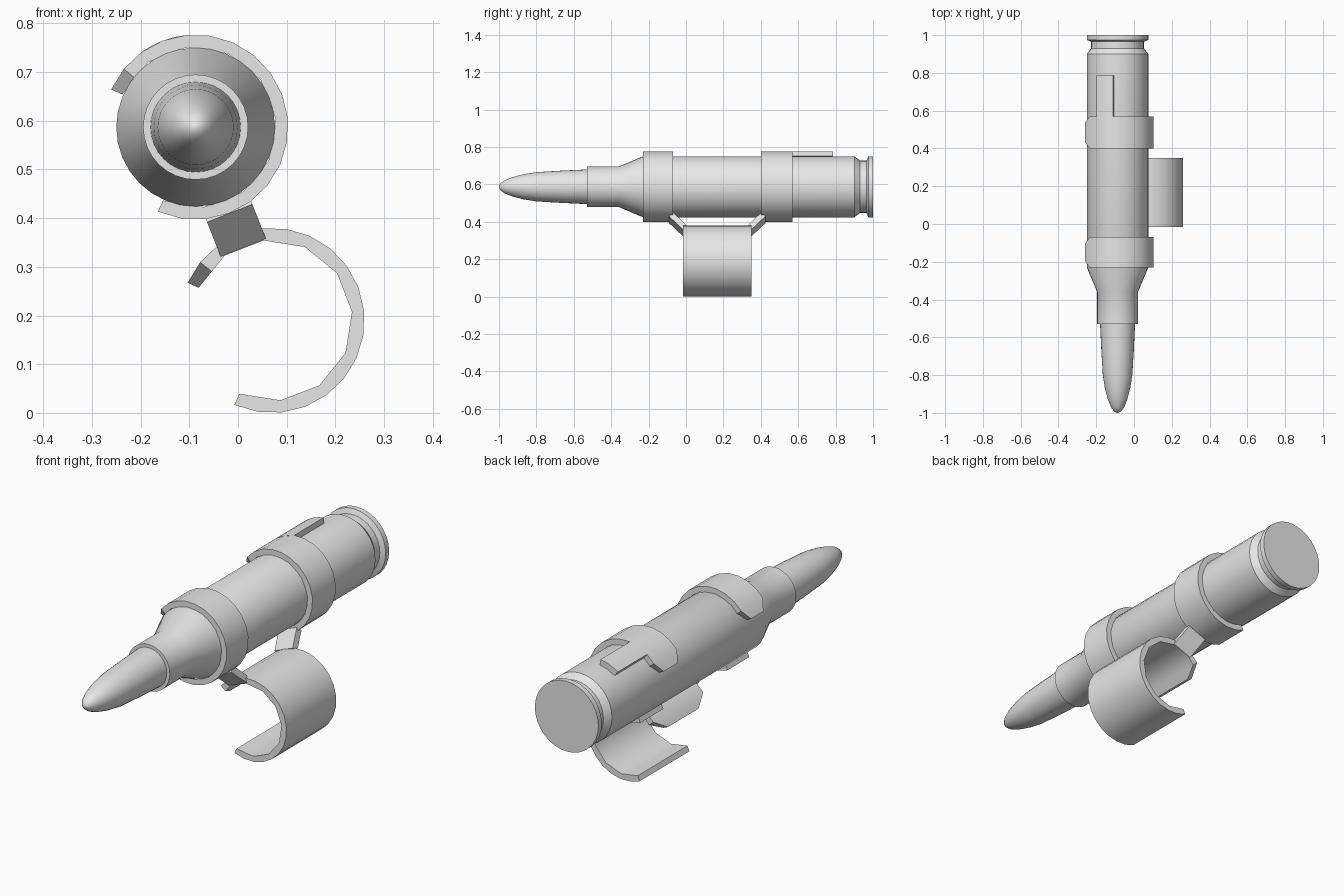
import bpy, bmesh, math
from mathutils import Vector

if "Cube" in bpy.data.objects:
    bpy.data.objects.remove(bpy.data.objects["Cube"])

grey = bpy.data.materials.new("plain grey")
grey.use_nodes = True
grey.diffuse_color = (0.8, 0.8, 0.8, 1)
grey.node_tree.nodes["Principled BSDF"].inputs["Base Color"].default_value = (0.8, 0.8, 0.8, 1)

UPPER = Vector((-0.087, 0, 0.587))   # axis of the round and its two holding bands
LOWER = Vector((0.07, 0, 0.19))      # axis of the big lower clip


def finish(bm, name, location):
    bmesh.ops.recalc_face_normals(bm, faces=bm.faces)
    mesh = bpy.data.meshes.new(name)
    bm.to_mesh(mesh)
    bm.free()
    obj = bpy.data.objects.new(name, mesh)
    bpy.context.collection.objects.link(obj)
    obj.location = location
    mesh.materials.append(grey)
    bpy.ops.object.select_all(action='DESELECT')
    obj.select_set(True)
    bpy.context.view_layer.objects.active = obj
    bpy.ops.object.shade_smooth_by_angle(angle=math.radians(34))
    return obj


def loft(bm, rows):
    """Bridge equal vertex loops and cap both ends."""
    loops = [[bm.verts.new(p) for p in row] for row in rows]
    count = len(loops[0])
    for a, b in zip(loops, loops[1:]):
        for i in range(count):
            j = (i + 1) % count
            bm.faces.new((a[i], a[j], b[j], b[i]))
    bm.faces.new(loops[0])
    bm.faces.new(loops[-1])


def lathe(name, profile, location, sides=32):
    """Turn a (y, radius) profile round the y axis."""
    turns = [math.tau * i / sides for i in range(sides)]
    bm = bmesh.new()
    loft(bm, [[(r * math.cos(t), y, r * math.sin(t)) for t in turns]
              for y, r in profile])
    return finish(bm, name, location)


def band(name, location, y0, y1, start=-114, end=156, steps=18, chamfer=0.0,
         outer=0.19, inner=0.165):
    """Open curved strip; the last step has its corners trimmed."""
    rows = []
    for i in range(steps + 1):
        t = math.radians(start + (end - start) * i / steps)
        cut = chamfer if i == steps else 0
        # coarse inner wall: odd rows lie on the chords
        r = inner * (math.cos(math.radians(15)) if i % 2 else 1)
        rows.append([(q * math.cos(t), y, q * math.sin(t)) for q, y in
                     ((outer, y0 + cut), (outer, y1 - cut),
                      (r, y1 - cut), (r, y0 + cut))])
    bm = bmesh.new()
    loft(bm, rows)
    return finish(bm, name, location)


# Case with shoulder, neck, groove and rim
lathe("case", [(-0.53, 0.098), (-0.53, 0.108), (-0.36, 0.108), (-0.23, 0.163),
               (0.90, 0.163), (0.93, 0.14), (0.965, 0.14), (0.975, 0.163),
               (1.0, 0.163)], UPPER)

# Pointed nose
lathe("nose", [(-1.0, 0.004), (-0.992, 0.019), (-0.97, 0.035), (-0.93, 0.051),
               (-0.87, 0.067), (-0.80, 0.078), (-0.67, 0.086), (-0.50, 0.094)], UPPER)

# Holding bands and the tab on the rear one
band("front_band", UPPER, -0.23, -0.07, chamfer=0.035)
band("rear_band", UPPER, 0.40, 0.57, chamfer=0.035)
band("rear_tab", UPPER, 0.56, 0.785, start=97, end=126, steps=4)

# Large open clip below
band("lower_clip", LOWER, -0.015, 0.35, chamfer=0.07)

# Slanted struts joining both bands to the clip
link = (LOWER - UPPER).normalized()
side = Vector((-link.z, 0, link.x))
middle = 0.167
section = [(0.165, -0.07), (0.19, -0.09), (0.266, -0.015), (0.238, 0.0)]
bm = bmesh.new()
loft(bm, [[link * u + side * w + Vector((0, y - middle, 0)) for u, y in section]
          for w in (-0.05, 0.05)])
struts = finish(bm, "struts", UPPER + Vector((0, middle, 0)))
mirror = struts.modifiers.new("Mirror", 'MIRROR')
mirror.use_axis = (False, True, False)
